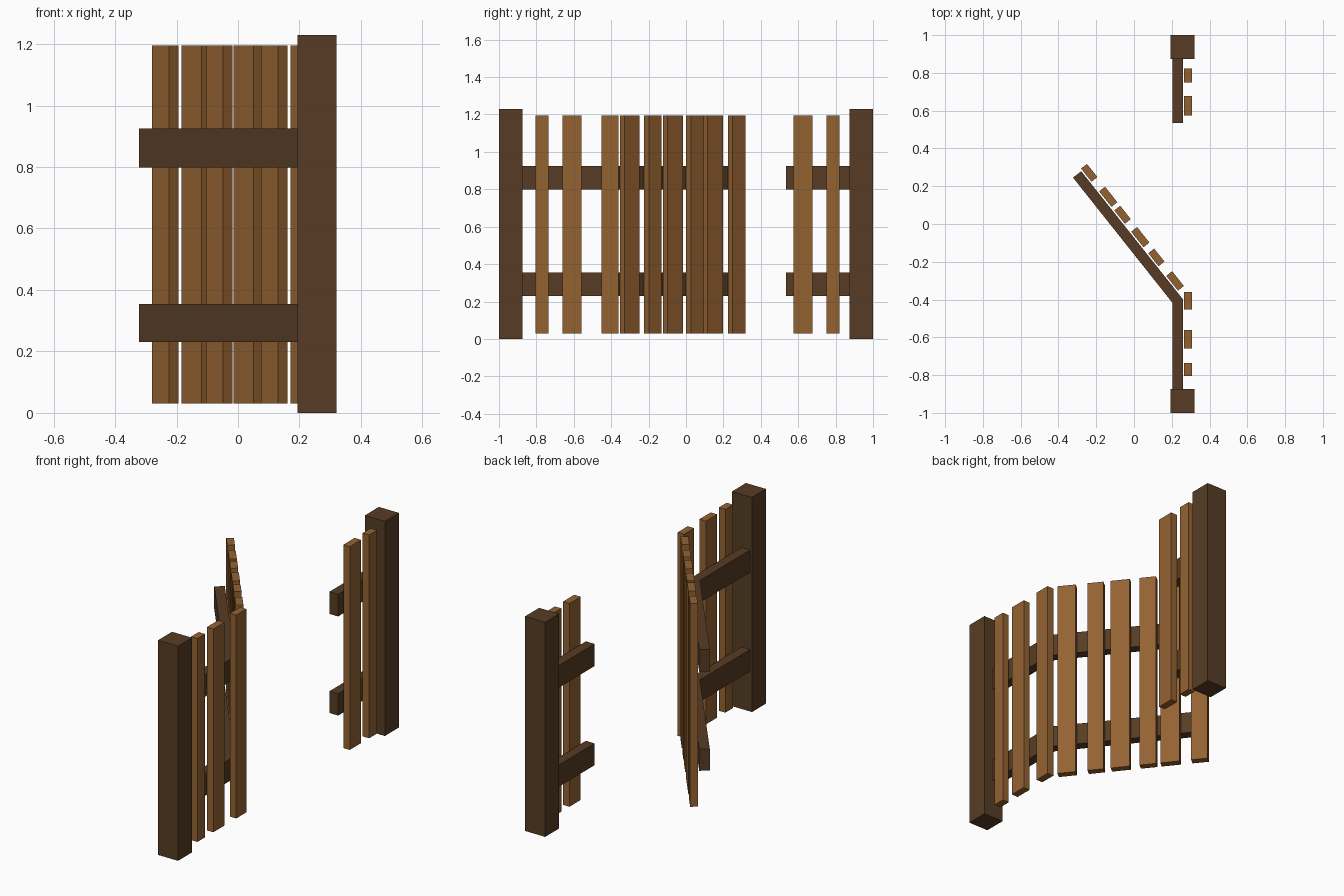
import bpy
from math import atan2
from mathutils import Matrix, Vector

cube = bpy.data.objects.get("Cube")
if cube:
    bpy.data.objects.remove(cube, do_unlink=True)


def material(name, rgb):
    m = bpy.data.materials.new(name)
    m.use_nodes = True
    m.diffuse_color = (*rgb, 1)
    m.node_tree.nodes["Principled BSDF"].inputs["Base Color"].default_value = (*rgb, 1)
    return m


dark = material("dark brown wood", (0.095, 0.046, 0.018))
light = material("light brown wood", (0.295, 0.123, 0.031))


def box(name, x, y, z, mat, frame=Matrix()):
    """Box between ranges x, y, z, placed in the given frame."""
    bpy.ops.mesh.primitive_cube_add(size=1)
    ob = bpy.context.object
    ob.name = name
    size = [r[1] - r[0] for r in (x, y, z)]
    mid = Vector([sum(r) / 2 for r in (x, y, z)])
    ob.data.transform(frame @ Matrix.Translation(mid) @ Matrix.Diagonal((*size, 1)))
    ob.data.materials.append(mat)


RAIL_Z = {"lower": (0.23, 0.355), "upper": (0.798, 0.925)}
PICKET_Z = (0.03, 1.195)


def rails(name, x, y, frame=Matrix()):
    for level, z in RAIL_Z.items():
        box(f"{name}_{level}_rail", x, y, z, dark, frame)


def pickets(name, x, spans, frame=Matrix()):
    for i, y in enumerate(spans):
        box(f"{name}_picket_{i + 1}", x, y, PICKET_Z, light, frame)


# Fixed fence sections at each end
box("front_post", (0.193, 0.32), (-1, -0.873), (0, 1.23), dark)
rails("front", (0.205, 0.26), (-0.873, -0.4))
pickets("front", (0.265, 0.306), [(-0.805, -0.735), (-0.66, -0.56), (-0.453, -0.36)])

box("back_post", (0.193, 0.32), (0.873, 1), (0, 1.23), dark)
rails("back", (0.205, 0.26), (0.535, 0.873))
pickets("back", (0.265, 0.306), [(0.575, 0.677), (0.75, 0.822)])

# Gate swung open about its hinge: local y runs along the gate, local x outward
gate = Matrix.Translation((0.26, -0.4, 0)) @ Matrix.Rotation(atan2(0.54, 0.68), 4, "Z")
rails("gate", (-0.055, 0), (0, 0.868), gate)
pickets("gate", (0.008, 0.048), [(0.054, 0.154), (0.219, 0.307), (0.347, 0.452),
                                 (0.506, 0.596), (0.62, 0.725), (0.79, 0.879)], gate)
